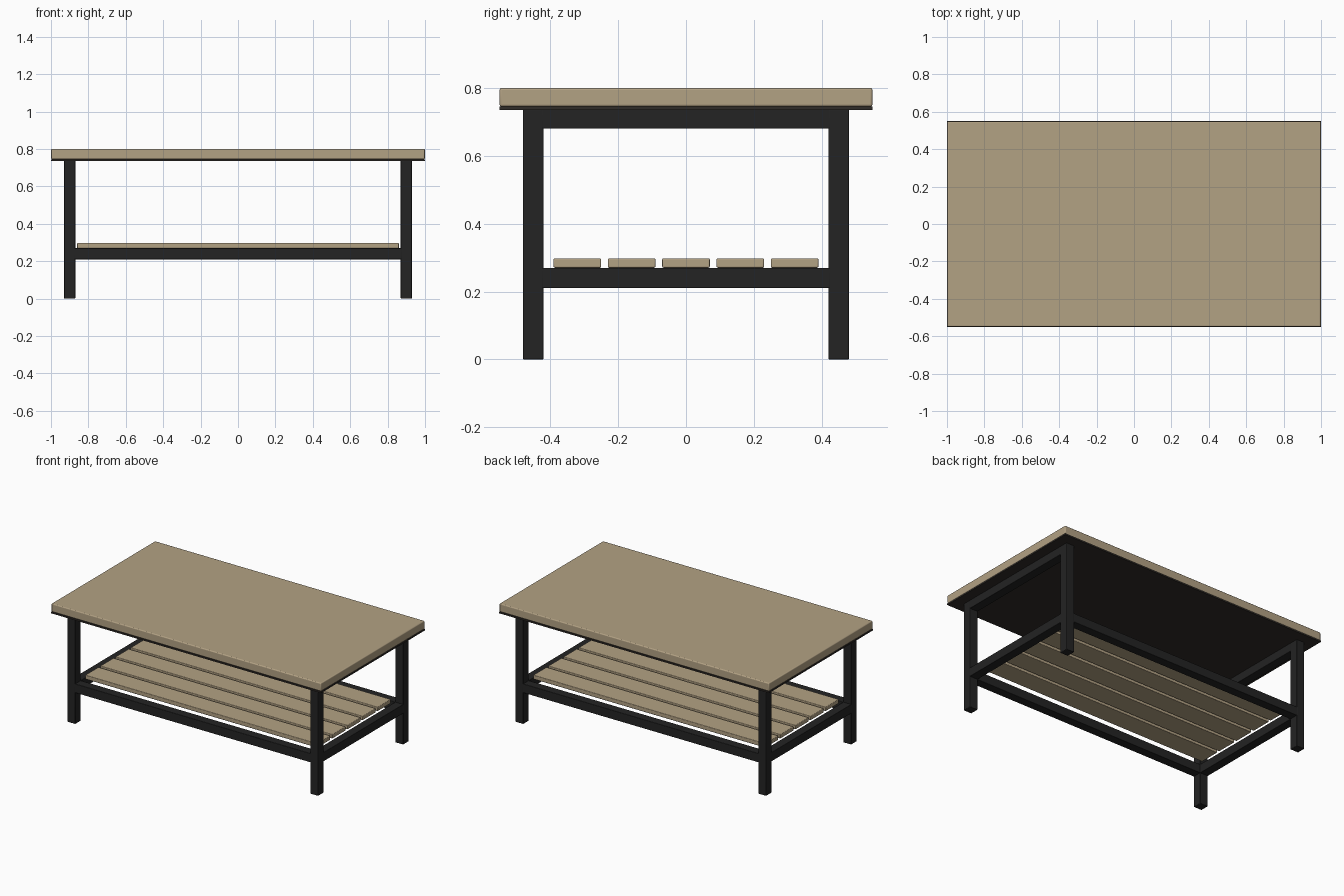
import bpy

if "Cube" in bpy.data.objects:
    bpy.data.objects.remove(bpy.data.objects["Cube"])


def material(name, rgb):
    m = bpy.data.materials.new(name)
    m.diffuse_color = (*rgb, 1.0)
    m.use_nodes = True
    m.node_tree.nodes["Principled BSDF"].inputs["Base Color"].default_value = m.diffuse_color
    return m


WOOD = material("pale wood", (0.45, 0.36, 0.23))
METAL = material("black metal", (0.017, 0.017, 0.017))
UNDERSIDE = material("dark brown board", (0.03, 0.025, 0.021))


def box(name, x, y, z, mat, bevel):
    """Softly bevelled box from (min, max) ranges."""
    ranges = (x, y, z)
    bpy.ops.mesh.primitive_cube_add(size=1, location=[(a + b) / 2 for a, b in ranges])
    ob = bpy.context.object
    ob.name = name
    ob.scale = [b - a for a, b in ranges]
    bpy.ops.object.transform_apply(location=False, rotation=False, scale=True)
    ob.data.materials.append(mat)
    if bevel:
        mod = ob.modifiers.new("soft edges", 'BEVEL')
        mod.width = bevel
        mod.segments = 3
        bpy.ops.object.shade_smooth_by_angle(angle=0.6)
    return ob


def around(c, half):
    return (c - half, c + half)


# Tabletop and the thin board below it
box("tabletop", (-0.999, 0.999), (-0.549, 0.549), (0.745, 0.80), WOOD, 0.006)
box("under_board", (-1, 1), (-0.55, 0.55), (0.735, 0.745), UNDERSIDE, 0)

# Legs
for sx, side in ((-1, "left"), (1, "right")):
    for sy, end in ((-1, "front"), (1, "back")):
        box(f"{end}_{side}_leg", around(0.9 * sx, 0.03), around(0.45 * sy, 0.03),
            (0, 0.738), METAL, 0.004)

    # End rails joining the front and back legs
    box(f"{side}_top_rail", around(0.9 * sx, 0.03), (-0.425, 0.425), (0.68, 0.738), METAL, 0.003)
    box(f"{side}_lower_rail", around(0.9 * sx, 0.03), (-0.425, 0.425), (0.21, 0.27), METAL, 0.003)

# Long lower rails
for sy, end in ((-1, "front"), (1, "back")):
    box(f"{end}_lower_rail", (-0.875, 0.875), around(0.45 * sy, 0.03), (0.21, 0.27), METAL, 0.003)

# Shelf slats
for i in range(5):
    box(f"shelf_slat_{i + 1}", (-0.86, 0.86), around(0.16 * (i - 2), 0.07),
        (0.27, 0.298), WOOD, 0.004)
